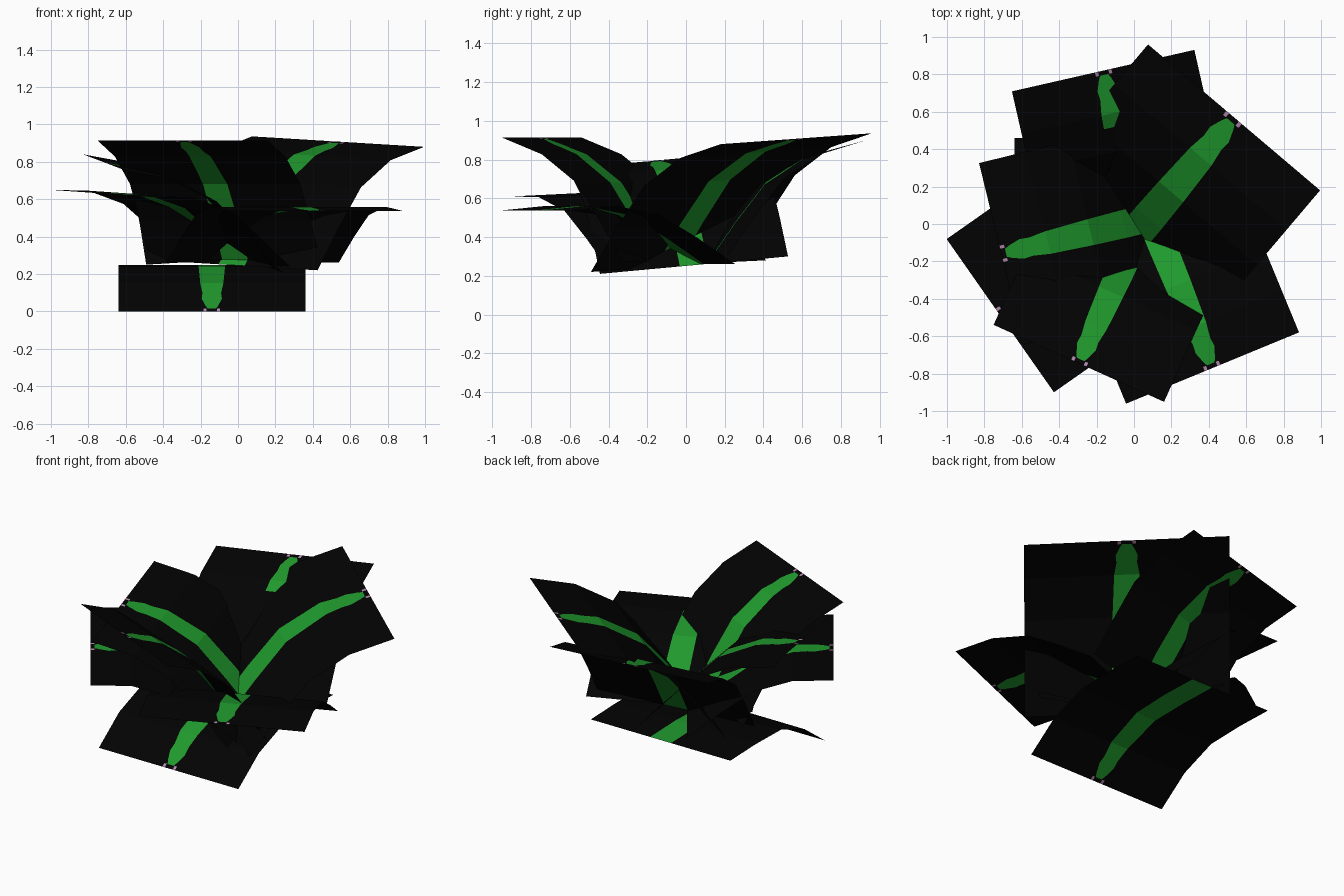
import bpy, math
from mathutils import Vector

if "Cube" in bpy.data.objects:
    bpy.data.objects.remove(bpy.data.objects["Cube"])


def material(name, rgb):
    m = bpy.data.materials.new(name)
    m.diffuse_color = (*rgb, 1)
    m.use_nodes = True
    m.node_tree.nodes["Principled BSDF"].inputs["Base Color"].default_value = m.diffuse_color
    return m


MATS = [material("black_card", (0.0008, 0.0008, 0.0008)),
        material("leaf_green", (0.014, 0.32, 0.026)),
        material("pale_pink", (0.45, 0.25, 0.42))]

# Shared bend of every leaf card: four equal segments, steep at the base
BEND = [(0.0, 0.0)]
for deg in (55, 52, 33, 17):
    r, z = BEND[-1]
    BEND.append((r + math.cos(math.radians(deg)), z + math.sin(math.radians(deg))))

# Half width of the green blade along the card (0 = base, 1 = tip)
BLADE = [(0, .075), (.25, .075), (.5, .071), (.75, .062), (.84, .05),
         (.89, .054), (.95, .034), (.975, .022)]


def bend_at(t):
    i = min(int(t * 4), 3)
    f = t * 4 - i
    (r0, z0), (r1, z1) = BEND[i], BEND[i + 1]
    return complex(r0 + (r1 - r0) * f, z0 + (z1 - z0) * f)


def leaf(name, tip, heading, run, drop, width=1.0, roll=0.0, cover=0):
    """Curved card whose base lies run behind and drop below its tip."""
    a = math.radians(heading)
    d = Vector((math.cos(a), math.sin(a), 0))
    side = Vector((d.y, -d.x, 2 * roll / width)) * width
    tip = Vector(tip)
    base = tip - d * run - Vector((0, 0, drop))
    fit = complex(run, drop) / bend_at(1)      # rotate and scale the bend to fit
    verts, faces, mats = [], [], []

    def point(t, u, lift):
        c = bend_at(t) * fit
        verts.append(base + d * c.real + Vector((0, 0, c.imag + lift)) + side * u)

    def strip(t0, t1, us0, us1, colours, lift=0):
        for k, col in enumerate(colours):
            n = len(verts)
            point(t0, us0[k], lift)
            point(t0, us0[k + 1], lift)
            point(t1, us1[k + 1], lift)
            point(t1, us1[k], lift)
            faces.append((n, n + 1, n + 2, n + 3))
            mats.append(col)

    # Black border, green blade, black border
    for (t0, w0), (t1, w1) in zip(BLADE, BLADE[1:]):
        strip(t0, t1, (-.5, -w0, w0, .5), (-.5, -w1, w1, .5), (0, 1, 0))
    # Tip edge with two small pale specks
    us = (-.5, -.045, -.028, .028, .045, .5)
    strip(BLADE[-1][0], 1, us, us, (0, 2, 0, 2, 0))
    # Black layer that hides the lower blade from above
    if cover:
        for t0, t1 in ((0, .25), (.25, .5), (.5, cover)):
            strip(t0, t1, (-.09, .09), (-.09, .09), (0,), .008)

    me = bpy.data.meshes.new(name)
    me.from_pydata(verts, [], faces)
    for m in MATS:
        me.materials.append(m)
    for p, c in zip(me.polygons, mats):
        p.material_index = c
    bpy.context.collection.objects.link(bpy.data.objects.new(name, me))


# Rosette of leaves
leaf("large_leaf", (.535, .57, .908), 49.7, .88, .66, width=1.206, roll=-.028)
leaf("back_leaf", (-.165, .82, .87), 102.8, .73, .59, roll=.03, cover=.66)
leaf("left_leaf", (-.71, -.16, .795), 193.7, .85, .54, roll=.045)
leaf("front_left_leaf", (-.295, -.745, .914), 245.7, .68, .64)
leaf("front_right_leaf", (.42, -.77, .537), -67.6, .90, .275)
leaf("low_left_leaf", (-.715, -.49, .63), 215, .86, .37, roll=.02)
leaf("drooping_leaf", (-.14, -.51, 0), -90, .97, -.24)
